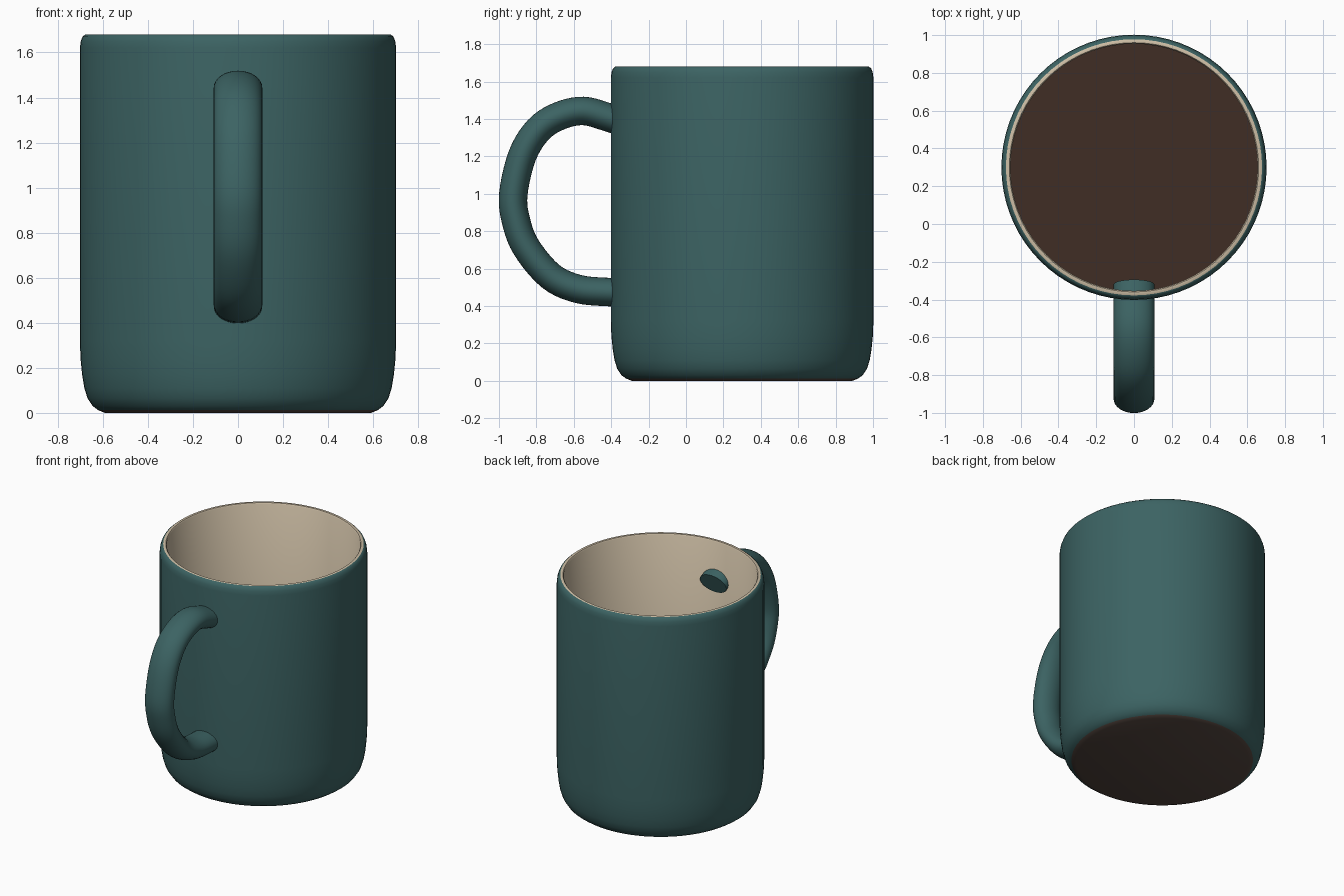
import bpy, bmesh, math
from mathutils import Vector

if "Cube" in bpy.data.objects:
    bpy.data.objects.remove(bpy.data.objects["Cube"])

CENTER_Y = 0.3
SEGMENTS = 72


def material(name, rgb):
    m = bpy.data.materials.new(name)
    m.diffuse_color = (*rgb, 1)
    m.use_nodes = True
    m.node_tree.nodes["Principled BSDF"].inputs["Base Color"].default_value = m.diffuse_color
    return m


teal = material("teal_glaze", (0.045, 0.125, 0.125))
cream = material("cream_glaze", (0.62, 0.52, 0.38))
clay = material("bare_clay", (0.09, 0.062, 0.05))
coffee = material("coffee_brown", (0.05, 0.027, 0.018))


def finish(name, bm, mat, angle=40):
    bmesh.ops.recalc_face_normals(bm, faces=bm.faces)
    mesh = bpy.data.meshes.new(name)
    bm.to_mesh(mesh)
    bm.free()
    mesh.materials.append(mat)
    obj = bpy.data.objects.new(name, mesh)
    bpy.context.collection.objects.link(obj)
    bpy.ops.object.select_all(action='DESELECT')
    obj.select_set(True)
    bpy.context.view_layer.objects.active = obj
    bpy.ops.object.shade_smooth_by_angle(angle=math.radians(angle))
    return obj


def lathe(name, profile, mats):
    """Revolve (radius, z) points; mats is a list of (first profile segment, material)."""
    bm = bmesh.new()
    rings = []
    for r, z in profile:
        if r == 0:
            rings.append([bm.verts.new((0, CENTER_Y, z))] * SEGMENTS)
        else:
            rings.append([bm.verts.new((r * math.cos(a), CENTER_Y + r * math.sin(a), z))
                          for a in (2 * math.pi * i / SEGMENTS for i in range(SEGMENTS))])
    for s, (lo, hi) in enumerate(zip(rings, rings[1:])):
        slot = max(k for k, (start, _) in enumerate(mats) if start <= s)
        for i in range(SEGMENTS):
            j = (i + 1) % SEGMENTS
            corners = list(dict.fromkeys((lo[i], lo[j], hi[j], hi[i])))
            bm.faces.new(corners).material_index = slot
    obj = finish(name, bm, mats[0][1])
    for _, m in mats[1:]:
        obj.data.materials.append(m)
    return obj


# Mug body: clay underside, teal outside, cream rim and inside
profile = [(0, 0), (0.59, 0), (0.62, 0.012),
           (0.645, 0.03), (0.668, 0.065), (0.682, 0.11), (0.692, 0.17), (0.699, 0.24), (0.702, 0.32),
           (0.702, 1.62), (0.698, 1.65), (0.69, 1.67), (0.678, 1.68),
           (0.66, 1.68), (0.654, 1.672),
           (0.654, 0.30), (0.645, 0.18), (0.62, 0.10), (0.57, 0.06), (0, 0.05)]
lathe("mug_body", profile, [(0, clay), (2, teal), (12, cream)])

# Coffee surface
lathe("coffee_surface", [(0, 0.9), (0.654, 0.9)], [(0, coffee)])

# Handle: oval section swept along a smooth path in the y-z plane
path = [Vector((0, y, z)) for y, z in [
    (-0.32, 1.375), (-0.42, 1.41), (-0.55, 1.443), (-0.68, 1.415), (-0.79, 1.342),
    (-0.875, 1.205), (-0.923, 1.0), (-0.91, 0.86), (-0.855, 0.715), (-0.725, 0.56),
    (-0.58, 0.492), (-0.42, 0.475), (-0.32, 0.475)]]


def smooth_path(pts, steps=5):
    ext = [2 * pts[0] - pts[1]] + pts + [2 * pts[-1] - pts[-2]]
    out = []
    for a, b, c, d in zip(ext, ext[1:], ext[2:], ext[3:]):
        for k in range(steps):
            t = k / steps
            out.append(0.5 * (2 * b + (c - a) * t + (2 * a - 5 * b + 4 * c - d) * t ** 2
                              + (3 * b - a - 3 * c + d) * t ** 3))
    return out + [pts[-1]]


curve = smooth_path(path)
bm = bmesh.new()
rings = []
SIDES = 32
for i, p in enumerate(curve):
    tangent = (curve[min(i + 1, len(curve) - 1)] - curve[max(i - 1, 0)]).normalized()
    side = Vector((1, 0, 0))
    normal = tangent.cross(side)
    rings.append([bm.verts.new(p + side * 0.108 * math.cos(a) + normal * 0.076 * math.sin(a))
                  for a in (2 * math.pi * k / SIDES for k in range(SIDES))])
for lo, hi in zip(rings, rings[1:]):
    for k in range(SIDES):
        n = (k + 1) % SIDES
        bm.faces.new((lo[k], lo[n], hi[n], hi[k]))
bm.faces.new(rings[0])
bm.faces.new(rings[-1])
finish("handle", bm, teal)
